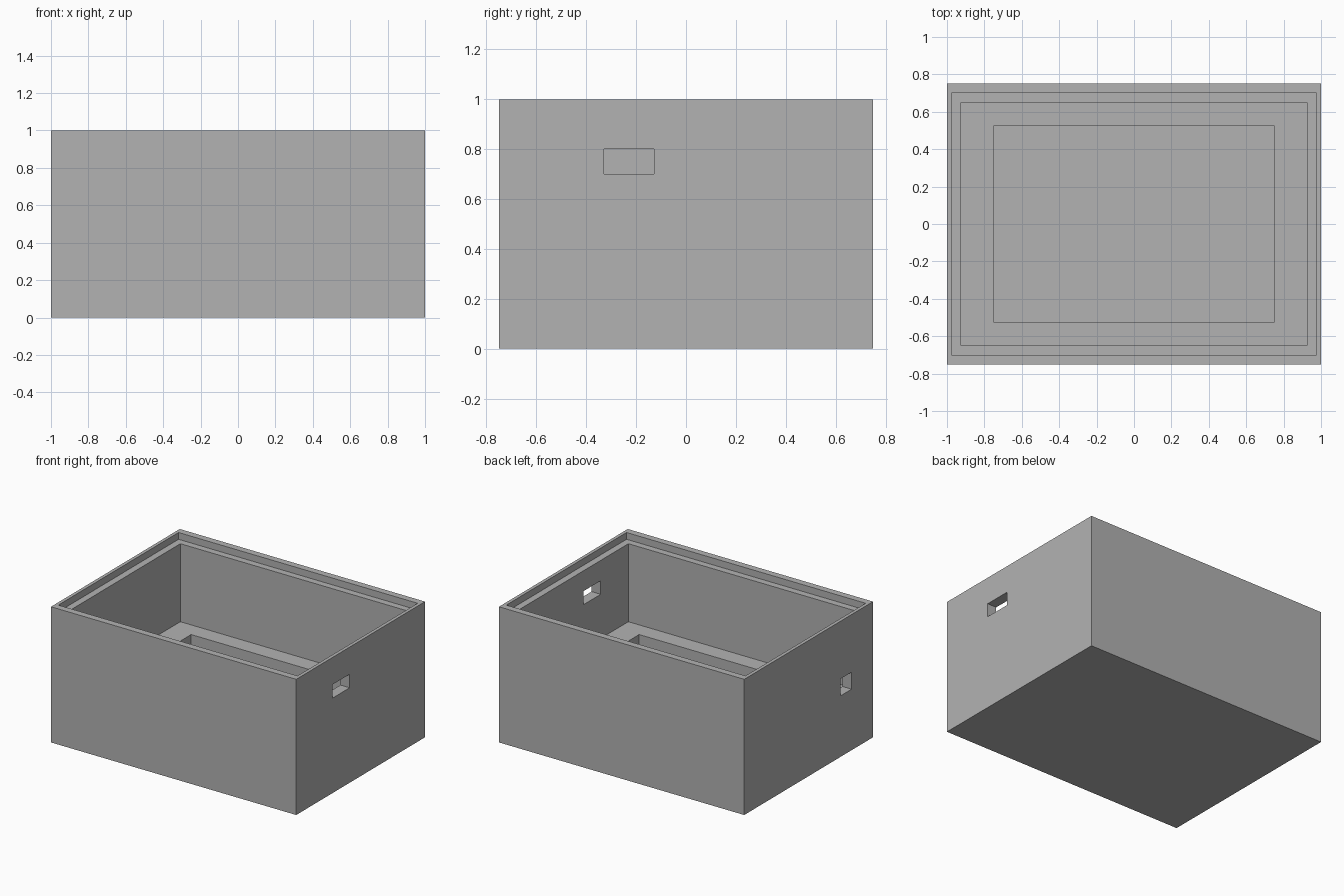
import bpy

if "Cube" in bpy.data.objects:
    bpy.data.objects.remove(bpy.data.objects["Cube"])

grey = bpy.data.materials.new("plain grey")
grey.diffuse_color = (0.448, 0.448, 0.448, 1)
grey.use_nodes = True
grey.node_tree.nodes["Principled BSDF"].inputs["Base Color"].default_value = grey.diffuse_color


def block(name, x, y, z):
    """Box spanning the given (min, max) ranges."""
    spans = (x, y, z)
    bpy.ops.mesh.primitive_cube_add(size=1, location=[(a + b) / 2 for a, b in spans])
    ob = bpy.context.object
    ob.name = name
    ob.scale = [b - a for a, b in spans]
    bpy.ops.object.transform_apply(location=True, rotation=False, scale=True)
    ob.data.materials.append(grey)
    return ob


# Solid outer case
case = block("case", (-1, 1), (-0.75, 0.75), (0, 1))

# Hollows: lid rebate, main cavity, floor recess, and one opening in each end wall
cutters = [
    block("lid_rebate_cutter", (-0.975, 0.975), (-0.70, 0.70), (0.95, 1.1)),
    block("cavity_cutter", (-0.925, 0.925), (-0.65, 0.65), (0.375, 1.2)),
    block("floor_recess_cutter", (-0.75, 0.75), (-0.525, 0.525), (0.10, 0.60)),
    block("right_slot_cutter", (0.85, 1.1), (-0.328, -0.128), (0.70, 0.80)),
    block("left_socket_cutter", (-1.1, -0.85), (-0.50, -0.37), (0.45, 0.575)),
]
for cutter in cutters:
    cutter.hide_render = True
    cutter.display_type = 'WIRE'
    cut = case.modifiers.new(cutter.name, 'BOOLEAN')
    cut.operation = 'DIFFERENCE'
    cut.solver = 'EXACT'
    cut.object = cutter
